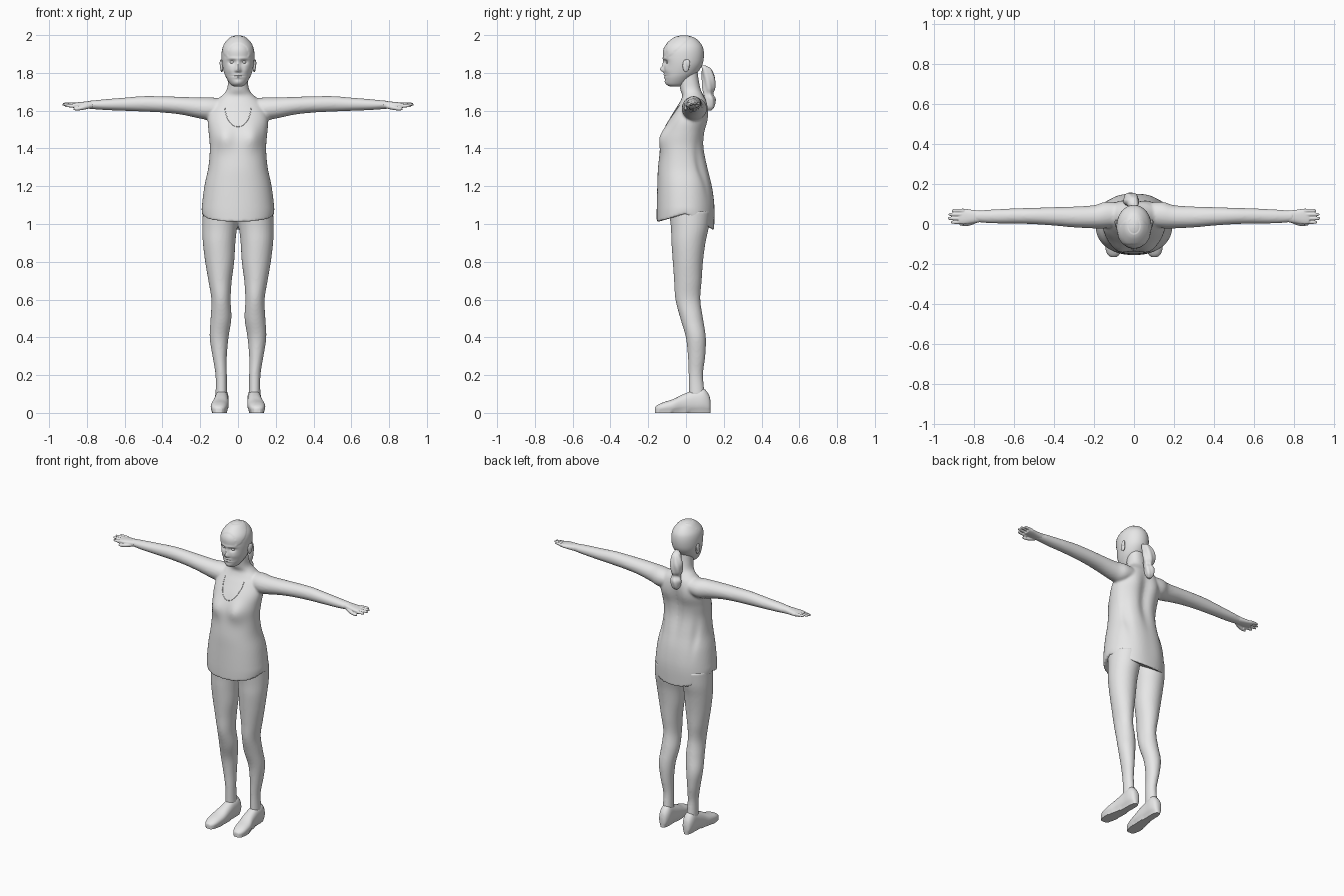
import bpy, bmesh, math
from mathutils import Vector

cube = bpy.data.objects.get("Cube")
if cube:
    bpy.data.objects.remove(cube, do_unlink=True)

# One plain grey covers the whole figure
grey = bpy.data.materials.new("plain_grey")
grey.use_nodes = True
grey.diffuse_color = (0.8, 0.8, 0.8, 1)
grey.node_tree.nodes["Principled BSDF"].inputs["Base Color"].default_value = (0.8, 0.8, 0.8, 1)


def refine(rings, steps):
    """Spline interpolation between the given rings."""
    out = []
    for i in range(len(rings) - 1):
        a, b, c, d = (rings[max(0, min(len(rings) - 1, i + k))] for k in (-1, 0, 1, 2))
        for s in range(steps):
            t = s / steps
            out.append([q + 0.5 * t * (r - p + t * (2 * p - 5 * q + 4 * r - w + t * (3 * (q - r) + w - p)))
                        for p, q, r, w in zip(a, b, c, d)])
    return out + [list(rings[-1])]


def loft(bm, rings, axis="Z", side=1, sides=32, power=2.0, steps=5):
    """Skin over rings (position along axis, two centre coordinates, two radii)."""
    loops = []
    for t, a, b, ra, rb in refine(rings, steps):
        loop = []
        for k in range(sides):
            ang = 2 * math.pi * k / sides
            c, s = math.cos(ang), math.sin(ang)
            u = a + ra * math.copysign(abs(c) ** (2 / power), c)
            v = b + rb * math.copysign(abs(s) ** (2 / power), s)
            x, y, z = {"X": (t, u, v), "Y": (u, t, v), "Z": (u, v, t)}[axis]
            loop.append(bm.verts.new((x * side, y, z)))
        loops.append(loop)
    for lo, hi in zip(loops, loops[1:]):
        for k in range(sides):
            n = (k + 1) % sides
            bm.faces.new((lo[k], lo[n], hi[n], hi[k]))
    bm.faces.new(loops[0][::-1])
    bm.faces.new(loops[-1])


def deep(z, rx, front, back):
    """Ring on the centre line given by its front and back depth."""
    return (z, 0, (front + back) / 2, rx, (back - front) / 2)


def push(bm, centre, size, depth):
    """Soft bump along y (negative is forward), mirrored when off centre."""
    x, y, z = centre
    for sx in ((x, -x) if x else (x,)):
        for v in bm.verts:
            d = sum(((p - q) / r) ** 2 for p, q, r in zip(v.co, (sx, y, z), size))
            v.co.y += depth * math.exp(-d / 2)


def ball(bm, centre, size):
    made = bmesh.ops.create_uvsphere(bm, u_segments=20, v_segments=12, radius=1)["verts"]
    for v in made:
        v.co = Vector(centre) + v.co * Vector(size)


def finish(name, bm, voxel=0, smooth=0):
    bmesh.ops.recalc_face_normals(bm, faces=bm.faces)
    mesh = bpy.data.meshes.new(name)
    bm.to_mesh(mesh)
    bm.free()
    obj = bpy.data.objects.new(name, mesh)
    bpy.context.collection.objects.link(obj)
    mesh.materials.append(grey)
    bpy.ops.object.select_all(action="DESELECT")
    obj.select_set(True)
    bpy.context.view_layer.objects.active = obj
    bpy.ops.object.shade_smooth_by_angle(angle=math.radians(50))
    if voxel:
        mod = obj.modifiers.new("blend", "REMESH")
        mod.mode = "VOXEL"
        mod.voxel_size = voxel
        mod.use_smooth_shade = True
    if smooth:
        mod = obj.modifiers.new("soften", "SMOOTH")
        mod.iterations = smooth
    return obj


# Tunic and neck, with a hem that is high at the hips and low behind
bm = bmesh.new()
loft(bm, [deep(*r) for r in (
    (1.0, .19, -.155, .148), (1.08, .192, -.155, .147), (1.2, .178, -.152, .137),
    (1.3, .157, -.148, .118), (1.4, .149, -.134, .1), (1.48, .155, -.115, .1),
    (1.55, .16, -.09, .11), (1.61, .145, -.055, .115), (1.65, .12, -.03, .11),
    (1.68, .085, -.02, .095), (1.71, .06, -.03, .08), (1.76, .052, -.038, .068),
    (1.82, .05, -.04, .06))], sides=64, power=2.2)
for v in bm.verts:
    if v.co.z < 1.1:
        flank = 1 - min(1, abs(v.co.y) / .15)
        drop = .01 + .045 * flank if v.co.y < 0 else -.035 + .09 * flank
        v.co.z += drop * (1.1 - v.co.z) / .1
push(bm, (.075, -.12, 1.46), (.04, .06, .045), -.028)
push(bm, (0, .11, 1.45), (.025, .05, .12), -.018)
push(bm, (.08, .11, 1.56), (.04, .05, .05), .012)
push(bm, (.07, .13, 1.1), (.05, .06, .07), .006)
push(bm, (.12, .08, 1.3), (.012, .06, .08), -.012)

# Arms reach straight out to the sides
for side in (1, -1):
    loft(bm, [(.05, .05, 1.615, .055, .045), (.14, .045, 1.61, .066, .06),
              (.2, .036, 1.614, .058, .056), (.3, .035, 1.626, .052, .047),
              (.4, .038, 1.633, .046, .043), (.5, .04, 1.636, .041, .041),
              (.6, .04, 1.634, .038, .035), (.7, .038, 1.632, .035, .029),
              (.78, .038, 1.631, .03, .022), (.8, .038, 1.631, .03, .02)], "X", side)
body = finish("tunic_and_arms", bm, .007, 6)

# Scooped neckline laid on the tunic
bpy.context.view_layer.update()
solid = body.evaluated_get(bpy.context.evaluated_depsgraph_get())
points = []
for i in range(25):
    a = math.pi * i / 24
    start = Vector((.07 * math.cos(a), -1, 1.63 - .115 * math.sin(a)))
    hit, where, _, _ = solid.ray_cast(start, Vector((0, 1, 0)))
    if hit:
        points.append(where)
line = bpy.data.curves.new("neckline", "CURVE")
line.dimensions = "3D"
line.bevel_depth = .002
line.materials.append(grey)
spline = line.splines.new("POLY")
spline.points.add(len(points) - 1)
for p, co in zip(spline.points, points):
    p.co = (*co, 1)
bpy.context.collection.objects.link(bpy.data.objects.new("neckline", line))

# Trousers: two legs blended together at the hips
bm = bmesh.new()
for side in (1, -1):
    loft(bm, [(.09, .088, .058, .031, .043), (.2, .089, .052, .03, .038),
              (.3, .097, .056, .038, .046), (.4, .1, .052, .05, .053),
              (.5, .09, .03, .055, .06), (.6, .09, .01, .051, .066),
              (.7, .095, .01, .062, .073), (.8, .097, .01, .077, .08),
              (.9, .1, .013, .086, .09), (.98, .097, .02, .092, .1),
              (1.07, .09, .02, .096, .11)], side=side)
finish("trousers", bm, .007, 4)

# Shoes and hands, one of each per side
for side, label in ((1, "left"), (-1, "right")):
    bm = bmesh.new()
    loft(bm, [(-.164, .102, .018, .016, .012), (-.15, .102, .022, .031, .02),
              (-.12, .101, .028, .042, .028), (-.07, .097, .036, .046, .036),
              (-.02, .09, .048, .041, .048), (.04, .087, .06, .037, .06),
              (.09, .086, .065, .036, .065), (.12, .086, .05, .026, .048),
              (.13, .086, .038, .012, .025)], "Y", side, 32, 2.3)
    for v in bm.verts:
        if v.co.z < .014:
            v.co.z = 0
    finish(label + "_shoe", bm)

    bm = bmesh.new()
    loft(bm, [(.77, .038, 1.631, .029, .021), (.81, .037, 1.63, .034, .018),
              (.85, .037, 1.63, .039, .014), (.875, .037, 1.63, .036, .01)],
         "X", side, 24, 2.3)
    for y, z, tip in ((.067, 1.637, .91), (.048, 1.636, .927), (.028, 1.632, .93), (.009, 1.625, .915)):
        loft(bm, [(.85, y, z - .003, .01, .01), (.89, y, z, .009, .008),
                  (tip - .006, y, z, .007, .006), (tip, y, z, .003, .003)], "X", side, 12)
    loft(bm, [(.785, .018, 1.624, .012, .012), (.82, .004, 1.616, .012, .012),
              (.85, -.001, 1.61, .009, .009), (.872, -.002, 1.607, .004, .004)], "X", side, 12)
    finish(label + "_hand", bm, .003, 3)

# Head with a softly modelled face and a raised cap of hair
bm = bmesh.new()
loft(bm, [deep(*r) for r in (
    (1.728, .022, -.085, -.02), (1.74, .04, -.103, .0), (1.77, .06, -.111, .03),
    (1.8, .073, -.113, .06), (1.84, .083, -.117, .085), (1.88, .087, -.121, .094),
    (1.92, .085, -.121, .093), (1.95, .074, -.106, .082), (1.98, .049, -.073, .055),
    (1.994, .026, -.044, .024), (1.999, .008, -.022, .0))], sides=96, power=2.05, steps=8)
for centre, size, depth in (
        ((0, -.12, 1.818), (.009, .05, .01), -.02), ((0, -.12, 1.842), (.007, .05, .016), -.008),
        ((.011, -.12, 1.811), (.005, .05, .005), -.006),
        ((.031, -.11, 1.857), (.014, .04, .009), .013), ((.03, -.11, 1.876), (.02, .04, .005), -.004),
        ((0, -.12, 1.79), (.016, .05, .004), -.006), ((0, -.12, 1.777), (.014, .05, .005), -.006),
        ((0, -.12, 1.7835), (.022, .05, .002), .004), ((0, -.11, 1.75), (.016, .05, .01), -.005),
        ((.043, -.1, 1.815), (.014, .04, .014), -.005)):
    push(bm, centre, size, depth)
hub = Vector((0, -.01, 1.87))
for v in bm.verts:
    if v.co.z < 1.992 and v.co.z - 1.9 + (-.075 - v.co.y) * .9 > 0 - .0 and v.co.z > 1.8 and v.co.y > -.1:
        v.co += (v.co - hub).normalized() * .002
for sx in (1, -1):
    ball(bm, (sx * .031, -.094, 1.857), (.013, .012, .009))
    ball(bm, (sx * .086, .0, 1.838), (.009, .018, .034))
    ball(bm, (sx * .09, .008, 1.85), (.007, .014, .022))
finish("head", bm)

# Ponytail in two bunches, gently fluted into strands
bm = bmesh.new()
loft(bm, [(1.838, .0, .093, .012, .012), (1.82, -.005, .108, .027, .026),
          (1.77, -.014, .12, .039, .035), (1.72, -.015, .12, .036, .034),
          (1.69, -.012, .117, .026, .026), (1.66, -.015, .126, .033, .03),
          (1.62, -.015, .126, .026, .024), (1.6, -.015, .125, .01, .01)], sides=48)
for v in bm.verts:
    dx, dy = v.co.x + .013, v.co.y - .12
    ripple = .06 * math.cos(5 * math.atan2(dy, dx) + v.co.z * 40)
    v.co.x += dx * ripple
    v.co.y += dy * ripple
finish("ponytail", bm)
